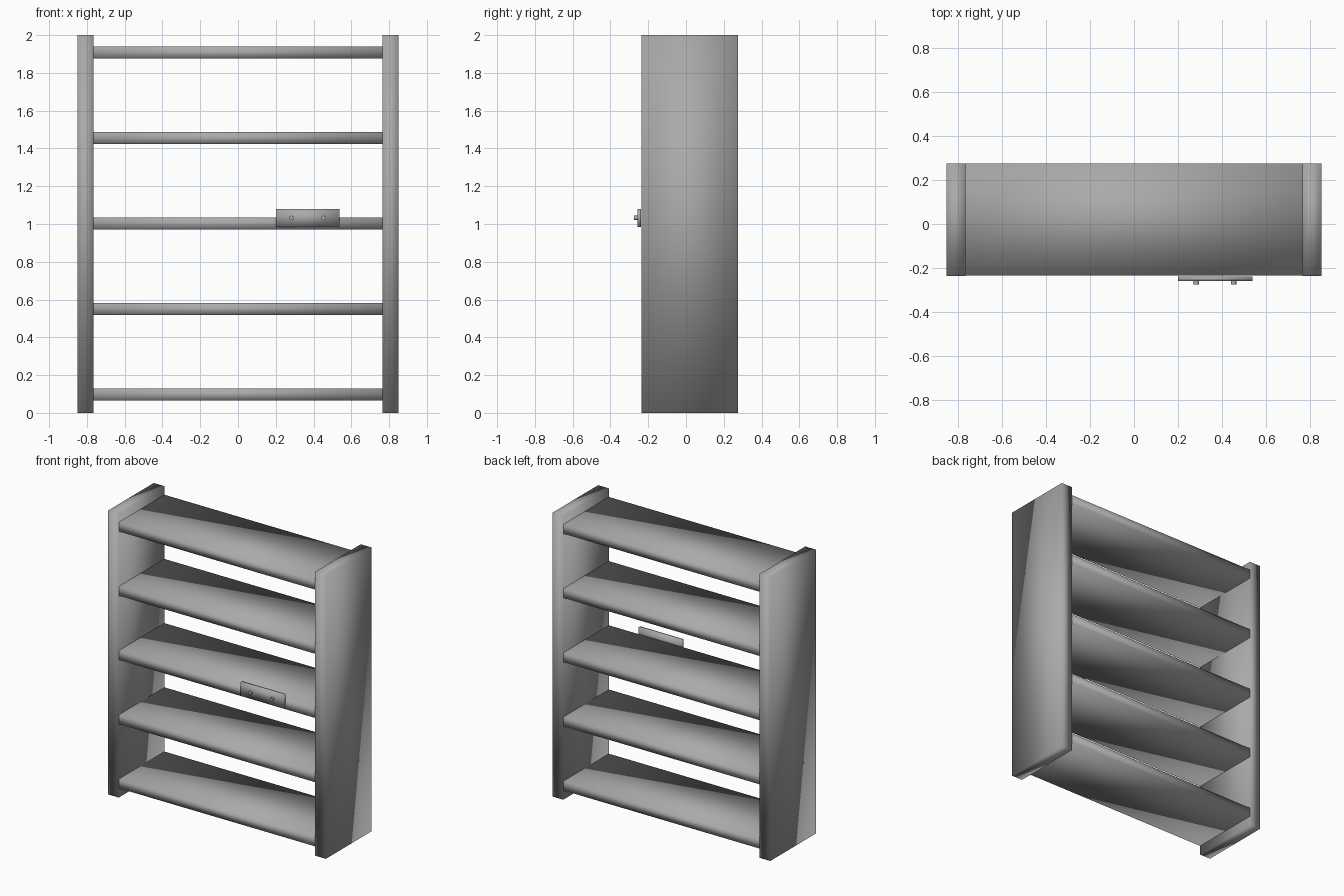
import bpy
import math

cube = bpy.data.objects.get("Cube")
if cube:
    bpy.data.objects.remove(cube, do_unlink=True)

# Single grey finish
grey = bpy.data.materials.new("mid_grey")
grey.use_nodes = True
colour = (0.4, 0.4, 0.4, 1)
grey.diffuse_color = colour
grey.node_tree.nodes["Principled BSDF"].inputs["Base Color"].default_value = colour


def finish(name):
    obj = bpy.context.object
    obj.name = name
    obj.data.materials.append(grey)
    return obj


def box(name, low, high):
    """Softly shaded box between two opposite corners."""
    bpy.ops.mesh.primitive_cube_add(
        size=1, location=[(a + b) / 2 for a, b in zip(low, high)])
    bpy.context.object.scale = [b - a for a, b in zip(low, high)]
    bpy.ops.object.transform_apply(location=False, rotation=False, scale=True)
    bpy.ops.object.shade_smooth()
    return finish(name)


FRONT, BACK, HEIGHT = -0.235, 0.275, 2.0
INNER, OUTER = 0.765, 0.85
SHELF_COUNT, SHELF_THICK = 5, 0.065
FIRST_SHELF, SHELF_STEP = 0.065, 0.4525

# Side panels
box("left_panel", (INNER, FRONT, 0), (OUTER, BACK, HEIGHT))
box("right_panel", (-OUTER, FRONT, 0), (-INNER, BACK, HEIGHT))

# Shelves, let into the side panels
tenon, inset = OUTER - 0.01, 0.001
for i in range(SHELF_COUNT):
    z = FIRST_SHELF + i * SHELF_STEP
    box(f"shelf_{i + 1}", (-tenon, FRONT + inset, z),
        (tenon, BACK - inset, z + SHELF_THICK))

# Label plate in front of the middle shelf
box("label_plate", (0.2, -0.258, 0.985), (0.537, -0.238, 1.08))

# Rivets on the plate
for i, x in enumerate((0.283, 0.452)):
    bpy.ops.mesh.primitive_cylinder_add(
        vertices=24, radius=0.012, depth=0.025,
        location=(x, -0.2625, 1.032), rotation=(math.pi / 2, 0, 0))
    bpy.ops.object.shade_smooth_by_angle(angle=math.radians(40))
    finish(f"rivet_{i + 1}")
